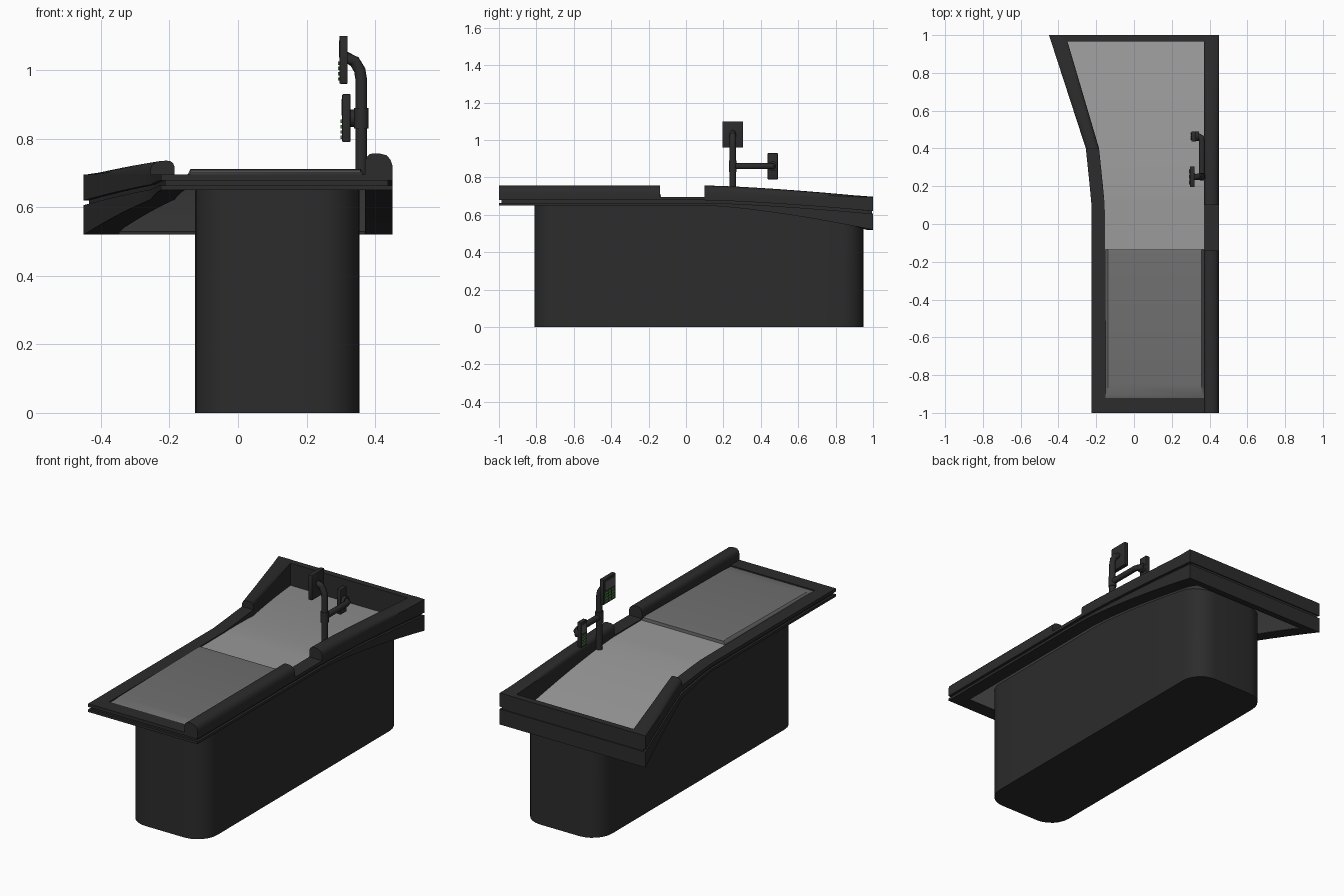
import bpy, bmesh, math
from mathutils import Vector

if "Cube" in bpy.data.objects:
    bpy.data.objects.remove(bpy.data.objects["Cube"])


def mat(name, r, g, b):
    m = bpy.data.materials.new(name)
    m.diffuse_color = (r, g, b, 1)
    m.use_nodes = True
    m.node_tree.nodes["Principled BSDF"].inputs["Base Color"].default_value = m.diffuse_color
    return m


BLACK = mat("black", .025, .025, .025)
STEEL = mat("steel", .32, .32, .32)
RUBBER = mat("rubber", .16, .16, .16)
GREEN = mat("green", .1, .3, .08)
GLASS = mat("display", .1, .1, .1)


def lerp(pts, y):
    for (a, va), (b, vb) in zip(pts, pts[1:]):
        if y <= b:
            return va + (vb - va) * (y - a) / (b - a)
    return pts[-1][1]


# plan outline and height curves along y
def left_out(y): return lerp([(-1, -.225), (.11, -.225), (.4, -.255), (1, -.45)], y)
def left_in(y): return lerp([(-1, -.15), (.11, -.155), (.4, -.185), (1, -.362)], y)
def sag(y): return max(0, (y - .1) / .9) ** 1.4
def under(y): return .65 - .13 * sag(y)
def groove(y): return .671 - .058 * sag(y)
def slide(y): return .69 - .125 * sag(y)
def rail_top(y): return .757 - .062 * sag(y)


def finish(name, bm, m, smooth=True):
    bmesh.ops.recalc_face_normals(bm, faces=bm.faces)
    me = bpy.data.meshes.new(name)
    bm.to_mesh(me)
    bm.free()
    ob = bpy.data.objects.new(name, me)
    bpy.context.collection.objects.link(ob)
    me.materials.append(m)
    if smooth:
        bpy.context.view_layer.objects.active = ob
        ob.select_set(True)
        bpy.ops.object.shade_smooth_by_angle(angle=math.radians(35))
        ob.select_set(False)
    return ob


def loft(name, rings, m, closed=False):
    """Skin a list of equal-length point rings."""
    bm = bmesh.new()
    vs = [[bm.verts.new(p) for p in r] for r in rings]
    n = len(vs[0])
    pairs = list(zip(vs, vs[1:])) + ([(vs[-1], vs[0])] if closed else [])
    for a, b in pairs:
        for i in range(n):
            j = (i + 1) % n
            bm.faces.new((a[i], a[j], b[j], b[i]))
    if not closed:
        bm.faces.new(vs[0])
        bm.faces.new(vs[-1])
    return finish(name, bm, m)


def box(name, lo, hi, m, bevel=0):
    bm = bmesh.new()
    bmesh.ops.create_cube(bm, size=1)
    for v in bm.verts:
        v.co = [lo[k] + (v.co[k] + .5) * (hi[k] - lo[k]) for k in range(3)]
    if bevel:
        bmesh.ops.bevel(bm, geom=bm.edges[:], offset=bevel, segments=2,
                        profile=.5, affect='EDGES')
    return finish(name, bm, m)


def tube(name, pts, r, sides=16):
    """Round bar through a few points."""
    pts = [Vector(p) for p in pts]
    rings = []
    for i, p in enumerate(pts):
        d = (pts[min(i + 1, len(pts) - 1)] - pts[max(i - 1, 0)]).normalized()
        u = d.cross(Vector((.3, .5, .81)) if abs(d.z) < .5 else Vector((0, 1, 0))).normalized()
        w = d.cross(u)
        rings.append([p + r * (u * math.cos(a) + w * math.sin(a))
                      for a in (2 * math.pi * k / sides for k in range(sides))])
    return loft(name, rings, BLACK)


# pedestal: rounded rectangle whose top follows the sagging counter
x0, x1, y0, y1, R = -.125, .355, -.81, .95, .12
plan = []
for cx, cy, a0 in ((x1 - R, y1 - R, 0), (x0 + R, y1 - R, 90), (x0 + R, y0 + R, 180), (x1 - R, y0 + R, 270)):
    plan += [(cx + R * math.cos(math.radians(a0 + 15 * k)), cy + R * math.sin(math.radians(a0 + 15 * k)))
             for k in range(7)]
    if a0 == 90:
        plan += [(x0, y) for y in (.6, .4, .2, .1)]
plan += [(x1, y) for y in (.1, .2, .4, .6)]
loft("pedestal", [[(x, y, 0) for x, y in plan], [(x, y, under(y) + .01) for x, y in plan]], BLACK)

# counter frame: grooved profile swept around the outline
ys = [-1, .1] + [.1 + .1 * k for k in range(1, 10)]


def frame_ring(xo, xi, y, yi):
    i, o = Vector((xi, yi)), Vector((xo, y))
    g = o + (i - o) * .16
    b, z = under(y), groove(y)
    return [(p.x, p.y, h) for p, h in ((i, b), (o, b), (o, z - .007), (g, z - .007),
                                      (g, z + .007), (o, z + .007), (o, .696), (i, .696))]


def inner_y(y): return -.92 if y == -1 else min(y, .965)


right = [frame_ring(.45, .37, y, inner_y(y)) for y in ys]
left = [frame_ring(left_out(y), left_in(inner_y(y)), y, inner_y(y)) for y in ys]
loft("counter_frame", right + left[::-1], BLACK, closed=True)

# sloping goods slide that also closes the underside
loft("goods_slide", [[(left_in(y) - .005, y, under(y) + .002), (.375, y, under(y) + .002),
                      (.375, y, slide(y)), (left_in(y) - .005, y, slide(y))]
                     for y in [-.93, .1] + [.1 + .06 * k for k in range(1, 15)] + [.97]], STEEL)

# conveyor belt, slightly proud of the frame
loft("conveyor_belt", [[(-.15, y, .67), (.37, y, .67), (.37, y, .69), (.358, y, z), (-.138, y, z), (-.15, y, .69)]
                       for y, z in ((-.92, .691), (-.905, .698), (-.85, .703), (-.16, .712), (-.135, .708))], RUBBER)


# rounded rails along both sides
def rail(name, y_list, xin, xout, top):
    prof = [(0, 0), (0, .6), (.06, .84), (.18, .97), (.32, 1), (.55, .99), (.78, .92), (.93, .74), (1, .5), (1, 0)]
    loft(name, [[(xin(y) + (xout(y) - xin(y)) * u, y, .69 + (max(top(y), .697) - .69) * v)
                 for u, v in prof] for y in y_list], BLACK)


rail("front_right_rail", [-1, -.14], lambda y: .37, lambda y: .45, rail_top)
rail("back_right_rail", [.1 + .1 * k for k in range(10)], lambda y: .37, lambda y: .45, rail_top)
rail("back_left_rail", [.4 + .1 * k for k in range(7)], left_in, left_out, lambda y: rail_top(y) - .008 * (1 - y) / .6)

# equipment post, side arm and collars
tube("post", [(.36, .25, .68), (.36, .25, .97), (.355, .25, 1.0), (.34, .25, 1.025), (.31, .25, 1.04)], .017)
tube("arm", [(.36, .25, .86), (.36, .44, .86), (.355, .458, .86), (.342, .465, .86), (.32, .465, .86)], .016)
tube("post_collar", [(.36, .25, .83), (.36, .25, .89)], .021)
tube("terminal_mount", [(.345, .465, .86), (.325, .465, .86)], .026)


# keypad devices facing the cashier
def device(name, x, yc, w, zlo, zhi):
    box(name, (x, yc - w / 2, zlo), (x + .024, yc + w / 2, zhi), BLACK, .003)
    h = zhi - zlo
    box(name + "_display", (x - .002, yc - w * .38, zlo + h * .55), (x + .003, yc + w * .38, zhi - h * .1), GLASS)
    for r in range(4):
        for c in range(3):
            y, z, d = yc + (c - 1) * w * .27, zlo + h * (.1 + .11 * r), w * .09
            box(f"{name}_key_{r}_{c}", (x - .005, y - d, z - .005), (x + .003, y + d, z + .005), GREEN)


device("till_screen", .296, .25, .11, .96, 1.10)
device("card_terminal", .304, .464, .054, .79, .93)
